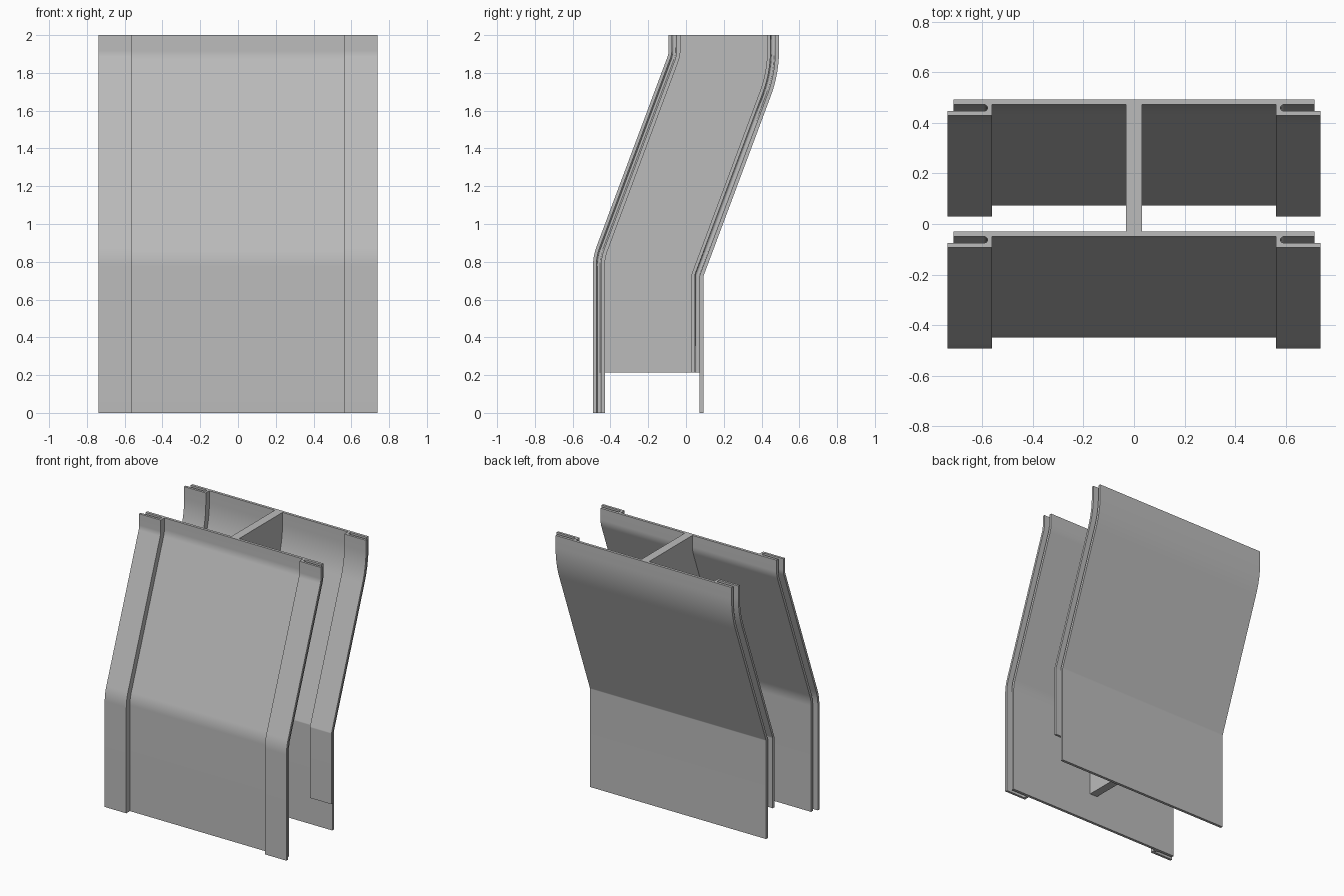
import bpy, bmesh, math

if "Cube" in bpy.data.objects:
    bpy.data.objects.remove(bpy.data.objects["Cube"])

BEND = math.radians(20.5)      # tilt of the sloping middle section
FRONT_Y = -0.4925              # lower front face
SHIFT = 0.40                   # sideways offset between lower and upper parts
TOP = 2.0

metal = bpy.data.materials.new("light_grey_metal")
metal.diffuse_color = (0.5, 0.5, 0.5, 1)
metal.use_nodes = True
metal.node_tree.nodes["Principled BSDF"].inputs["Base Color"].default_value = metal.diffuse_color


def path(d, bottom, segs=10):
    """Side profile (y, z) of the double bend, lying at depth d behind the front face."""
    y0 = FRONT_Y + d
    z_low = 0.83 - d * math.tan(BEND / 2)
    z_up = z_low + SHIFT / math.tan(BEND)
    pts = [(y0, bottom)]
    r = max(0.02, 0.30 - d)                       # lower bend, centred behind
    z = z_low - r * math.tan(BEND / 2)
    for i in range(segs + 1):
        a = BEND * i / segs
        pts.append((y0 + r * (1 - math.cos(a)), z + r * math.sin(a)))
    r = 0.10 + d                                  # upper bend, centred in front
    z = z_up + r * math.tan(BEND / 2)
    for i in range(segs + 1):
        a = BEND * (1 - i / segs)
        pts.append((y0 + SHIFT - r * (1 - math.cos(a)), z - r * math.sin(a)))
    pts.append((y0 + SHIFT, TOP))
    return pts


def sweep(name, section, bottom):
    """Carry a closed (x, depth) section up the bent profile."""
    bm = bmesh.new()
    rails = [[bm.verts.new((x, y, z)) for y, z in path(d, bottom)] for x, d in section]
    n = len(rails)
    for k in range(n):
        a, b = rails[k], rails[(k + 1) % n]
        for i in range(len(a) - 1):
            bm.faces.new((a[i], b[i], b[i + 1], a[i + 1]))
    bm.faces.new([r[0] for r in rails])
    bm.faces.new([r[-1] for r in rails])
    bmesh.ops.recalc_face_normals(bm, faces=bm.faces[:])
    me = bpy.data.meshes.new(name)
    bm.to_mesh(me)
    bm.free()
    me.materials.append(metal)
    ob = bpy.data.objects.new(name, me)
    bpy.context.collection.objects.link(ob)
    bpy.ops.object.select_all(action='DESELECT')
    ob.select_set(True)
    bpy.context.view_layer.objects.active = ob
    bpy.ops.object.shade_smooth_by_angle(angle=math.radians(30))
    return ob


def box(x0, x1, d0, d1):
    return [(x0, d0), (x1, d0), (x1, d1), (x0, d1)]


def edge_channel(side, d):
    """Hooked edge strip with a round-ended slot open to the outside."""
    sec = [(0.563, 0), (0.738, 0), (0.738, 0.0175)]
    for i in range(7):
        a = math.pi * i / 6
        sec.append((0.592 - 0.0125 * math.sin(a), 0.03 - 0.0125 * math.cos(a)))
    sec += [(0.592, 0.047), (0.563, 0.047)]
    return [(side * x, d + dd) for x, dd in sec]


# Front and back sheets with their edge channels
for label, depth, channel_bottom in (("front", 0.0, 0.0), ("back", 0.5225, 0.215)):
    sweep(label + "_sheet", box(-0.715, 0.715, depth + 0.0425, depth + 0.0625), 0.0)
    for side_name, side in (("left", -1), ("right", 1)):
        sweep(f"{label}_{side_name}_edge_channel", edge_channel(side, depth), channel_bottom)

# Central web joining the two sheets
sweep("central_web", box(-0.031, 0.031, 0.058, 0.57), 0.215)
